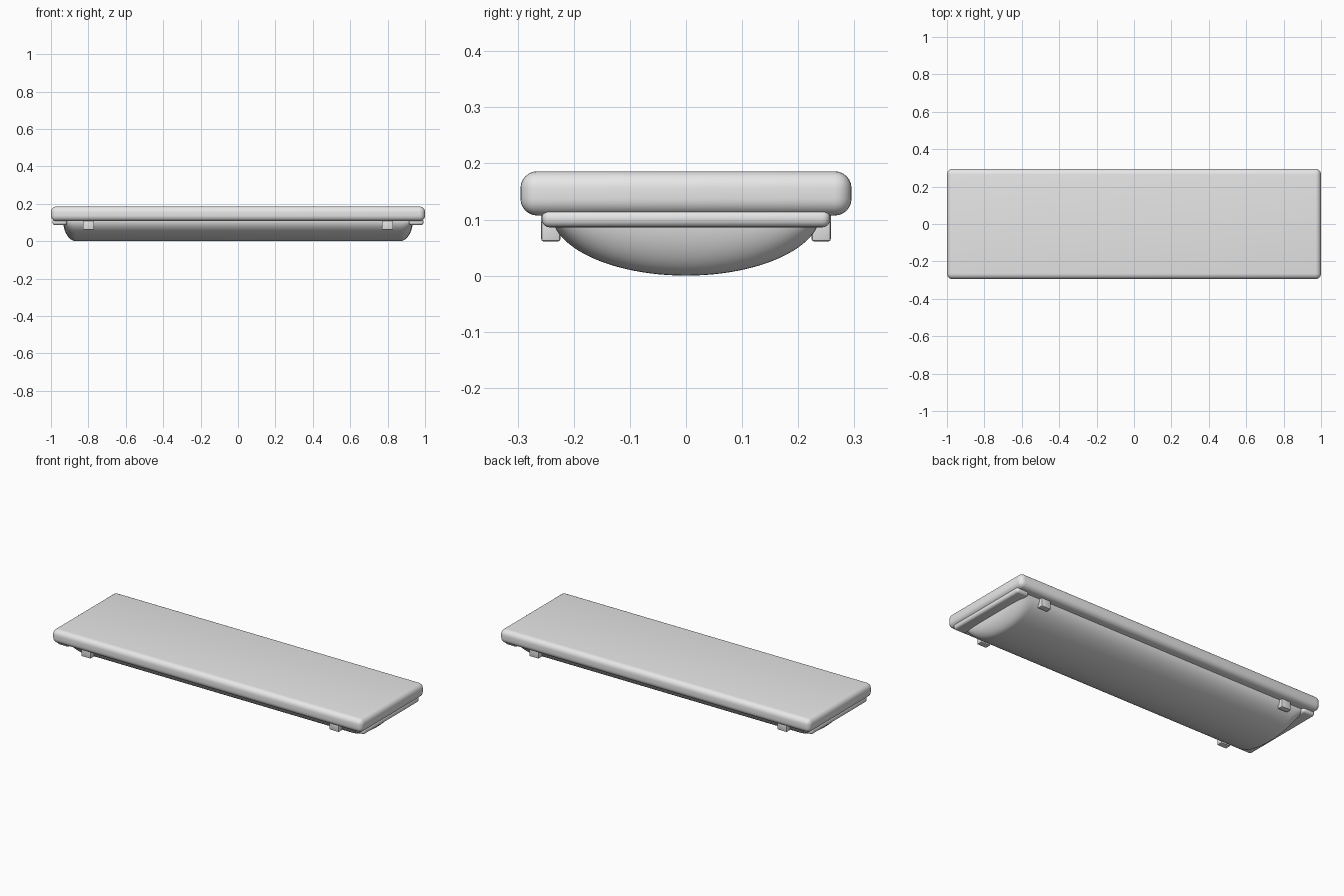
import bpy, bmesh
from math import sin, cos, pi

cube = bpy.data.objects.get("Cube")
if cube:
    bpy.data.objects.remove(cube, do_unlink=True)

# One flat grey for the whole fitting
grey = bpy.data.materials.new("light_grey")
grey.use_nodes = True
colour = (0.8, 0.8, 0.8, 1)
grey.diffuse_color = colour
grey.node_tree.nodes["Principled BSDF"].inputs["Base Color"].default_value = colour


def finish(bm, name, angle):
    bmesh.ops.recalc_face_normals(bm, faces=bm.faces)
    mesh = bpy.data.meshes.new(name)
    bm.to_mesh(mesh)
    bm.free()
    mesh.materials.append(grey)
    obj = bpy.data.objects.new(name, mesh)
    bpy.context.collection.objects.link(obj)
    bpy.ops.object.select_all(action="DESELECT")
    obj.select_set(True)
    bpy.context.view_layer.objects.active = obj
    bpy.ops.object.shade_smooth_by_angle(angle=angle)
    return obj


def rounded_box(name, low, high, radius, segments):
    bm = bmesh.new()
    bmesh.ops.create_cube(bm, size=1)
    for v in bm.verts:
        for i in range(3):
            v.co[i] = high[i] if v.co[i] > 0 else low[i]
    bmesh.ops.bevel(bm, geom=bm.edges[:], offset=radius, segments=segments,
                    profile=0.5, affect="EDGES")
    return finish(bm, name, pi / 6)


def curved_cover(name, length, width, rim, end, steps):
    """Bowed cover: elliptical across, with rounded drops at both ends."""
    bm = bmesh.new()
    ends = [(length - end + end * cos(a), sin(a))
            for a in (i * pi / 2 / steps for i in range(steps + 1))]
    stations = [(-x, d) for x, d in ends] + ends[::-1]
    rows = []
    for x, depth in stations:
        row = []
        for j in range(4 * steps + 1):
            a = pi * j / (4 * steps)
            row.append(bm.verts.new((x, width * cos(a), rim * (1 - depth * sin(a)))))
        rows.append(row)
    for r, s in zip(rows, rows[1:]):
        for j in range(len(r) - 1):
            bm.faces.new((r[j], r[j + 1], s[j + 1], s[j]))
    bmesh.ops.remove_doubles(bm, verts=bm.verts[:], dist=1e-5)
    # Lid across the rim, hidden in the housing
    bmesh.ops.holes_fill(bm, edges=[e for e in bm.edges if e.is_boundary], sides=0)
    return finish(bm, name, pi / 6)


# Housing and cover
rounded_box("housing", (-1, -0.295, 0.107), (1, 0.295, 0.186), 0.03, 6)
curved_cover("diffuser_cover", 0.935, 0.24, 0.112, 0.07, 12)

# End rails and retaining clips
for sx, side in ((1, "left"), (-1, "right")):
    rounded_box(side + "_end_rail",
                (sx * 0.953 - 0.039, -0.257, 0.086),
                (sx * 0.953 + 0.039, 0.257, 0.118), 0.014, 4)
    for sy, place in ((-1, "front"), (1, "back")):
        rounded_box(f"{place}_{side}_clip",
                    (sx * 0.8 - 0.03, sy * 0.241 - 0.017, 0.061),
                    (sx * 0.8 + 0.03, sy * 0.241 + 0.017, 0.118), 0.004, 2)
